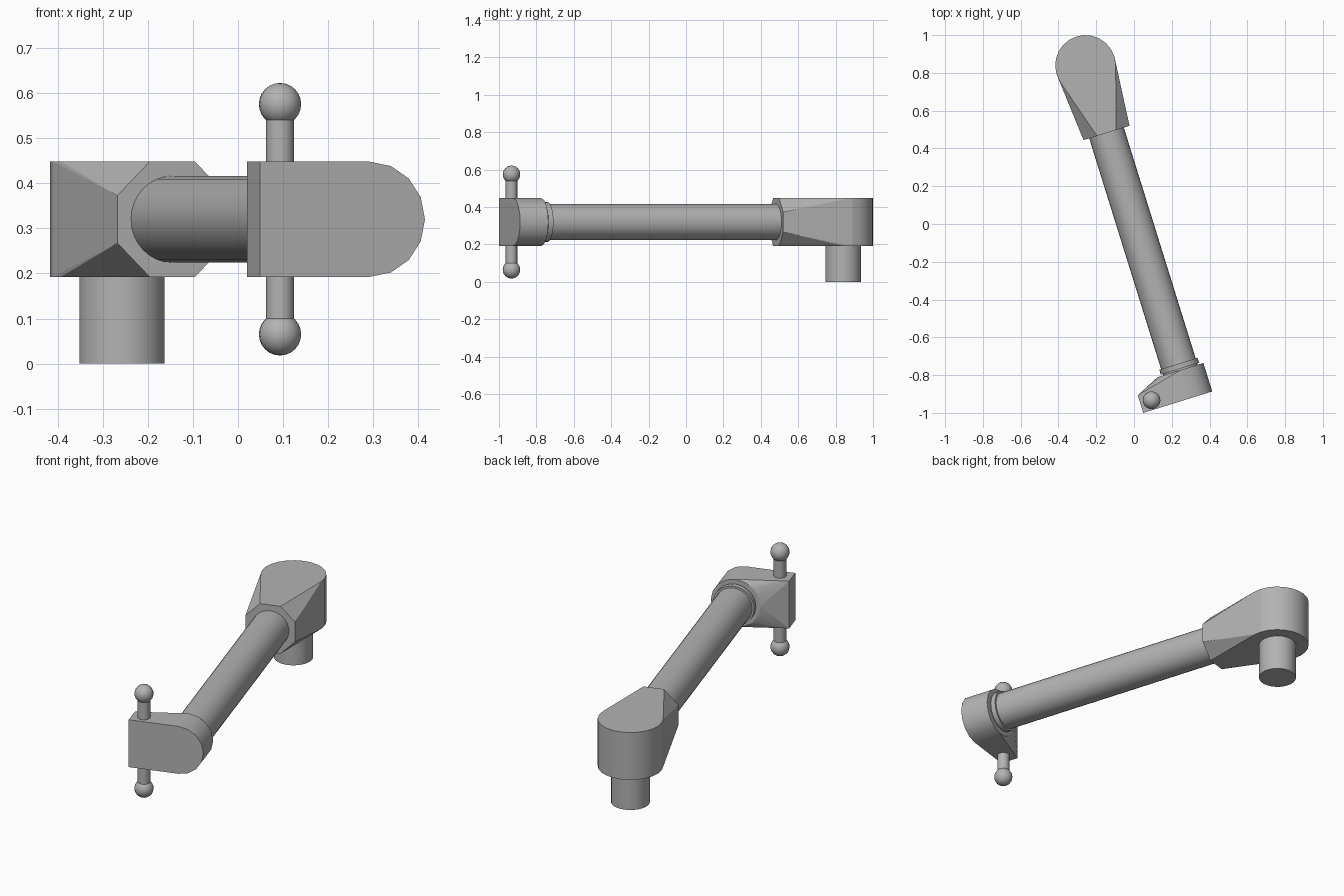
import bpy, bmesh
from math import radians, pi, sin, cos
from mathutils import Matrix, Vector

if "Cube" in bpy.data.objects:
    bpy.data.objects.remove(bpy.data.objects["Cube"])

steel = bpy.data.materials.new("plain_grey")
steel.use_nodes = True
GREY = (0.45, 0.45, 0.45, 1)
steel.diffuse_color = GREY
steel.node_tree.nodes["Principled BSDF"].inputs["Base Color"].default_value = GREY

# Arm frame: origin at the pivot head, arm running along local -y
FRAME = Matrix.Translation((-0.257, 0.84, 0.32)) @ Matrix.Rotation(radians(17.3), 4, 'Z')
ALONG_Y = Matrix.Rotation(pi / 2, 4, 'X')
HALF = 0.1275


def finish(name, bm, flat_area=None):
    bmesh.ops.recalc_face_normals(bm, faces=bm.faces)
    mesh = bpy.data.meshes.new(name)
    bm.to_mesh(mesh)
    bm.free()
    obj = bpy.data.objects.new(name, mesh)
    obj.matrix_world = FRAME
    bpy.context.collection.objects.link(obj)
    mesh.materials.append(steel)
    bpy.ops.object.select_all(action='DESELECT')
    obj.select_set(True)
    bpy.context.view_layer.objects.active = obj
    bpy.ops.object.shade_smooth_by_angle(angle=radians(30))
    # broad planar faces stay flat
    if flat_area:
        for p in mesh.polygons:
            if p.area > flat_area:
                p.use_smooth = False
    return obj


def rod(name, radius, start, end, sides=32):
    start, end = Vector(start), Vector(end)
    axis = end - start
    turn = axis.to_track_quat('Z', 'Y').to_matrix().to_4x4()
    bm = bmesh.new()
    bmesh.ops.create_cone(bm, cap_ends=True, segments=sides, radius1=radius, radius2=radius,
                          depth=axis.length, matrix=Matrix.Translation((start + end) / 2) @ turn)
    return finish(name, bm)


def ball(name, radius, centre):
    bm = bmesh.new()
    bmesh.ops.create_uvsphere(bm, u_segments=16, v_segments=12, radius=radius,
                              matrix=Matrix.Translation(centre))
    return finish(name, bm)


def ring(radius, sides, phase=0):
    return [(radius * cos(2 * pi * (i + phase) / sides), radius * sin(2 * pi * (i + phase) / sides))
            for i in range(sides)]


def hull(name, points):
    bm = bmesh.new()
    for p in points:
        bm.verts.new(p)
    res = bmesh.ops.convex_hull(bm, input=bm.verts)
    spare = {g for g in res["geom_interior"] + res["geom_unused"]
             if isinstance(g, bmesh.types.BMVert)}
    bmesh.ops.delete(bm, geom=list(spare), context='VERTS')
    bmesh.ops.dissolve_limit(bm, angle_limit=radians(0.5), verts=bm.verts, edges=bm.edges)
    return finish(name, bm, flat_area=0.012)


# Pivot head: round drum blending into an octagonal socket
drum = [(x, y, z) for x, y in ring(0.16, 24) for z in (-HALF, HALF)]
socket = [(x, -0.375, z) for x, z in ring(HALF / cos(pi / 8), 8, 0.5)]
hull("pivot_head", drum + socket)
rod("pivot_post", 0.095, (0, 0, -0.32), (0, 0, -HALF + 0.01))

# Tube and collar
rod("arm_tube", 0.096, (0, -0.36, 0), (0, -1.7, 0))
rod("tube_collar", 0.106, (0, -1.655, 0), (0, -1.682, 0))

# Clamp body: round disc blending into a square lug
FRONT, LUG_BACK, DISC_BACK = -1.848, -1.75, -1.69
disc = [(x, y, z) for x, z in ring(HALF, 16) for y in (FRONT, DISC_BACK)]
lug = [(-0.255, y, z) for y in (FRONT, LUG_BACK) for z in (-HALF, HALF)]
hull("clamp_body", disc + lug)

# Sliding handle with ball ends
HX, HY, REACH = -0.193, -1.797, 0.255
rod("handle_bar", 0.031, (HX, HY, -REACH), (HX, HY, REACH), 24)
for label, side in (("upper", 1), ("lower", -1)):
    ball(label + "_handle_ball", 0.047, (HX, HY, side * REACH))
